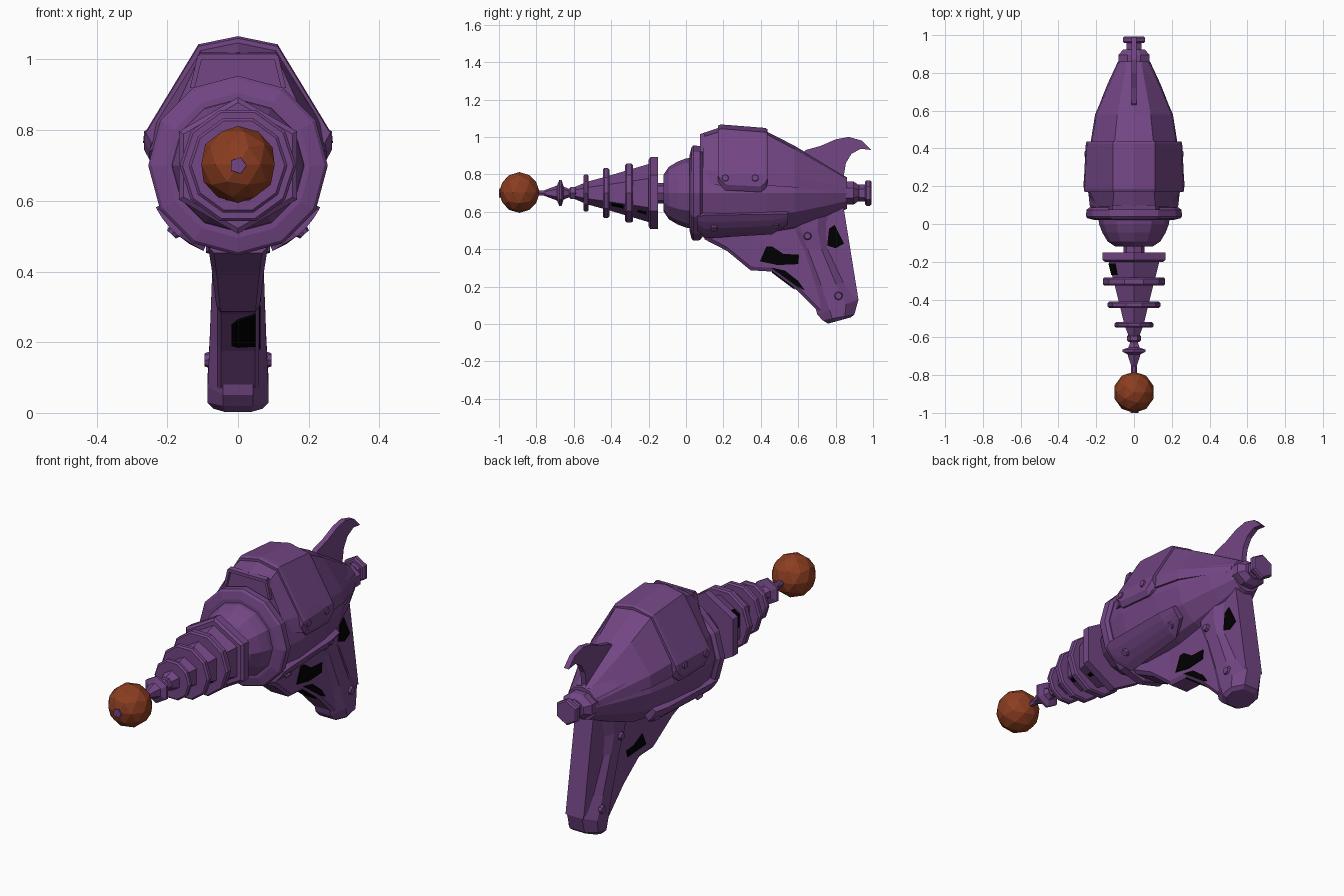
import bpy, bmesh, math
from mathutils import Vector

AXIS = 0.70  # height of the barrel axis


def material(name, rgb):
    m = bpy.data.materials.new(name)
    m.diffuse_color = (*rgb, 1)
    return m


PURPLE = material("purple", (0.17, 0.061, 0.232))
RUST = material("rust", (0.26, 0.047, 0.015))
BLACK = material("black", (0.0, 0.0, 0.0))


def finish(name, bm, mat=PURPLE):
    bmesh.ops.recalc_face_normals(bm, faces=bm.faces[:])
    me = bpy.data.meshes.new(name)
    bm.to_mesh(me)
    bm.free()
    me.materials.append(mat)
    ob = bpy.data.objects.new(name, me)
    bpy.context.collection.objects.link(ob)
    return ob


def loft(name, rings, mat=PURPLE):
    """Skin a list of equally long closed rings and cap both ends."""
    bm = bmesh.new()
    vs = [[bm.verts.new(p) for p in r] for r in rings]
    n = len(vs[0])
    for a, b in zip(vs, vs[1:]):
        for i in range(n):
            j = (i + 1) % n
            bm.faces.new((a[i], a[j], b[j], b[i]))
    bm.faces.new(vs[0])
    bm.faces.new(vs[-1])
    return finish(name, bm, mat)


def lathe(name, profile, sides, turn=0.0, mat=PURPLE, flat=1.0):
    """Turn (y, radius) pairs around the barrel axis; flat squashes the height."""
    ang = [math.tau * i / sides + turn for i in range(sides)]
    return loft(name, [[(r * math.cos(a), y, AXIS + flat * r * math.sin(a)) for a in ang]
                       for y, r in profile], mat)


def disc(name, y0, y1, r, sides, turn=0.0):
    c = 0.008
    lathe(name, [(y0, r - c), (y0 + c, r), (y1 - c, r), (y1, r - c)], sides, turn)


def prism(name, outline, x0, x1, mat=PURPLE):
    """Extrude a (y, z) outline across x."""
    return loft(name, [[(x, y, z) for y, z in outline] for x in (x0, x1)], mat)


def arch(half, y):
    """Symmetric ring from (x, z) points running from the side up to the crest."""
    left = [(-x, y, z) for x, z in half]
    right = [(x, y, z) for x, z in reversed(half) if x > 0]
    return left + right


def rivet(name, pos, normal, r=0.024):
    bm = bmesh.new()
    bmesh.ops.create_cone(bm, cap_ends=True, segments=8, radius1=r, radius2=r * 0.7, depth=0.02)
    ob = finish(name, bm)
    ob.location = pos
    ob.rotation_euler = Vector(normal).to_track_quat('Z', 'Y').to_euler()


# Main body, dome, flange and neck
BODY = [(0.07, 0.225), (0.1, 0.235), (0.2, 0.245), (0.43, 0.229), (0.58, 0.204),
        (0.74, 0.141), (0.86, 0.085)]
lathe("body", BODY, 12)
lathe("front_dome", [(-0.12, 0.098), (-0.092, 0.14), (-0.045, 0.168), (0.0, 0.185),
                     (0.04, 0.19)], 12)
lathe("flange", [(0.02, 0.205), (0.03, 0.245), (0.04, 0.254), (0.075, 0.252), (0.088, 0.235)], 12)
lathe("neck", [(-0.16, 0.055), (-0.1, 0.055)], 8)


def body_radius(y):
    for (a, ra), (b, rb) in zip(BODY, BODY[1:]):
        if a <= y <= b:
            return ra + (rb - ra) * (y - a) / (b - a)
    return BODY[0][1]


# Raised back of the body, with a framed front panel
loft("hump", [arch(h, y) for y, h in [
    (0.09, [(0.205, 0.76), (0.195, 0.82), (0.113, 1.0), (0.0, 1.02)]),
    (0.18, [(0.25, 0.74), (0.236, 0.82), (0.106, 1.028), (0.0, 1.05)]),
    (0.43, [(0.23, 0.74), (0.224, 0.81), (0.103, 1.015), (0.0, 1.03)]),
    (0.58, [(0.206, 0.73), (0.198, 0.79), (0.088, 0.935), (0.0, 0.953)]),
    (0.85, [(0.09, 0.70), (0.085, 0.73), (0.04, 0.78), (0.0, 0.79)])]])
for s in (-1, 1):
    loft("panel_frame_side", [[(s * (x + d), y, z) for d, y in
                               ((0, 0.075), (0.014, 0.075), (0.014, 0.1), (0, 0.1))]
                              for x, z in ((0.122, 0.92), (0.1, 1.012))])
prism("panel_frame_top", [(0.075, 1.0), (0.1, 1.0), (0.1, 1.02), (0.075, 1.016)], -0.11, 0.11)

# Saddle plate wrapped over the hump
loft("saddle", [arch([(w - 0.016, z), (w, z + 0.03), (w - 0.007, 0.8), (w - 0.028, 0.835),
                      (0.112, top - 0.023), (0.0, top)], y) for y, z, w, top in
                [(0.17, 0.765, 0.262, 1.06), (0.185, 0.74, 0.266, 1.066), (0.21, 0.715, 0.266, 1.065),
                 (0.4, 0.705, 0.257, 1.05), (0.425, 0.725, 0.255, 1.048), (0.437, 0.75, 0.25, 1.04)]])

# Curved lower side plates with rivets
for s in (-1, 1):
    rings = []
    for y, a0, a1 in [(0.06, -29, -50), (0.1, -27, -68), (0.46, -27, -62), (0.545, -28, -46)]:
        r = body_radius(max(y, 0.1)) + 0.026
        ang = [math.radians(a0 + (a1 - a0) * t / 4) for t in range(5)]
        pts = [(r, a) for a in ang] + [(r - 0.055, a) for a in reversed(ang)]
        rings.append([(s * q * math.cos(a), y, AXIS + q * math.sin(a)) for q, a in pts])
    loft("side_plate", rings)
    for y in (0.15, 0.48):
        a, r = math.radians(-46), body_radius(y) + 0.021
        d = Vector((s * math.cos(a), 0, math.sin(a)))
        rivet("plate_rivet", d * r + Vector((0, y, AXIS)), d)
    for y, x in ((0.21, 0.257), (0.37, 0.25)):
        rivet("saddle_rivet", (s * x, y, 0.78), (s, 0, 0.1))
    rivet("grip_rivet", (s * 0.08, 0.65, 0.47), (s, 0, 0))
    rivet("grip_rivet", (s * 0.085, 0.815, 0.15), (s, 0, 0), 0.026)

# Barrel: tapered core, hexagonal base and cooling discs
UP = math.pi / 6
lathe("barrel_core", [(-0.6, 0.03), (-0.53, 0.06), (-0.42, 0.09), (-0.2, 0.155)], 6, UP)
lathe("barrel_base", [(-0.2, 0.178), (-0.19, 0.193), (-0.15, 0.193)], 6, UP)
for y0, y1, r in [(-0.325, -0.283, 0.165), (-0.445, -0.41, 0.14), (-0.549, -0.52, 0.104)]:
    disc("cooling_disc", y0, y1, r, 10)


def core_slot(y0, y1, mid, a0, a1):
    """Thin dark patch lying on one facet of the barrel core."""
    rings = []
    for y in (y0, y1):
        r = 0.09 + (y + 0.42) / 0.22 * 0.065
        ring = []
        for lift, a in ((-0.002, a0), (0.004, a0), (0.004, a1), (-0.002, a1)):
            q = (r * math.cos(UP) + lift) / math.cos(math.radians(a - mid))
            ring.append((q * math.cos(math.radians(a)), y, AXIS + q * math.sin(math.radians(a))))
        rings.append(ring)
    loft("core_slot", rings, BLACK)


core_slot(-0.4, -0.335, -60, -52, -36)
core_slot(-0.26, -0.21, -60, -58, -48)
core_slot(-0.27, -0.21, 120, 136, 150)
core_slot(-0.27, -0.21, 180, 150, 180)

# Emitter rod with its flared collar, ball and tip
lathe("emitter_rod", [(-0.82, 0.014), (-0.58, 0.022)], 6)
lathe("emitter_flare", [(-0.76, 0.014), (-0.69, 0.04), (-0.677, 0.07), (-0.665, 0.07),
                        (-0.655, 0.035), (-0.62, 0.02)], 6, UP)
disc("emitter_collar", -0.625, -0.585, 0.036, 6)
bm = bmesh.new()
bmesh.ops.create_icosphere(bm, subdivisions=2, radius=0.109)
finish("emitter_ball", bm, RUST).location = (0, -0.891, AXIS + 0.003)
lathe("emitter_tip", [(-1.0, 0.024), (-0.97, 0.026)], 5)

# Rear knob
lathe("rear_collar", [(0.83, 0.09), (0.895, 0.09), (0.925, 0.06)], 8, math.pi / 8, flat=0.75)
lathe("rear_stem", [(0.9, 0.045), (0.97, 0.045)], 6, UP)
disc("rear_knob", 0.957, 0.992, 0.068, 6, UP)

# Curved tail fin
prism("tail_fin", [(0.62, 0.91), (0.64, 0.93), (0.72, 0.952), (0.8, 0.987), (0.87, 1.0),
                   (0.94, 0.98), (0.99, 0.93), (0.935, 0.937), (0.885, 0.91), (0.855, 0.86),
                   (0.84, 0.77), (0.7, 0.8)], -0.014, 0.014)

# Grip with chamfered corners and a tilted foot: front z, back z, front y, back y, half width
grip = []
for zf, zb, f, b, w in [(0.62, 0.62, 0.5, 0.8, 0.078), (0.5, 0.5, 0.55, 0.77, 0.078),
                        (0.4, 0.4, 0.595, 0.78, 0.073), (0.2, 0.22, 0.665, 0.86, 0.08),
                        (0.05, 0.13, 0.702, 0.922, 0.086), (0.02, 0.05, 0.73, 0.9, 0.086),
                        (0.002, 0.035, 0.76, 0.88, 0.07)]:
    ring = []
    for x, t in [(-0.5, 0), (0.5, 0), (1, 0.3), (1, 0.7), (0.5, 1), (-0.5, 1), (-1, 0.7), (-1, 0.3)]:
        ring.append((x * w, f + (b - f) * t, zf + (zb - zf) * t))
    grip.append(ring)
loft("grip", grip)
prism("grip_back_strap", [(0.52, 0.56), (0.6, 0.62), (0.84, 0.64), (0.885, 0.36), (0.922, 0.13),
                          (0.8, 0.2), (0.7, 0.45), (0.56, 0.46)], -0.052, 0.052)

# Trigger housing running from the body down to the grip
rings = []
for y, top, low, w in [(0.1, 0.52, 0.452, 0.085), (0.22, 0.52, 0.39, 0.075),
                       (0.345, 0.52, 0.287, 0.062), (0.46, 0.54, 0.28, 0.06),
                       (0.6, 0.53, 0.175, 0.06), (0.72, 0.3, 0.055, 0.06)]:
    k = low + 0.02
    rings.append([(-w, y, top), (-w, y, k), (-w * 0.8, y, low),
                  (w * 0.8, y, low), (w, y, k), (w, y, top)])
loft("trigger_housing", rings)

# Dark openings in the housing and behind the grip
loft("underside_opening", [[(x, 0.46 + (0.28 - z) * 1.333, z + d) for z, d in
                            ((hi, -0.006), (lo, -0.006), (lo, 0.003), (hi, 0.003))]
                           for x, lo, hi in ((-0.018, 0.195, 0.25), (0.0, 0.19, 0.265),
                                             (0.05, 0.193, 0.28))], BLACK)
prism("housing_opening", [(0.395, 0.335), (0.43, 0.415), (0.46, 0.415), (0.52, 0.375), (0.605, 0.37),
                          (0.6, 0.32), (0.49, 0.315)], 0.058, 0.065, BLACK)
prism("housing_opening_left", [(0.42, 0.335), (0.45, 0.4), (0.52, 0.365), (0.58, 0.36),
                               (0.57, 0.325)], -0.065, -0.058, BLACK)
prism("lower_opening", [(0.455, 0.302), (0.53, 0.285), (0.6, 0.23), (0.635, 0.18), (0.6, 0.197)],
      0.057, 0.064, BLACK)
prism("strap_opening", [(0.755, 0.42), (0.765, 0.51), (0.795, 0.53), (0.845, 0.43), (0.8, 0.405)],
      0.05, 0.058, BLACK)
